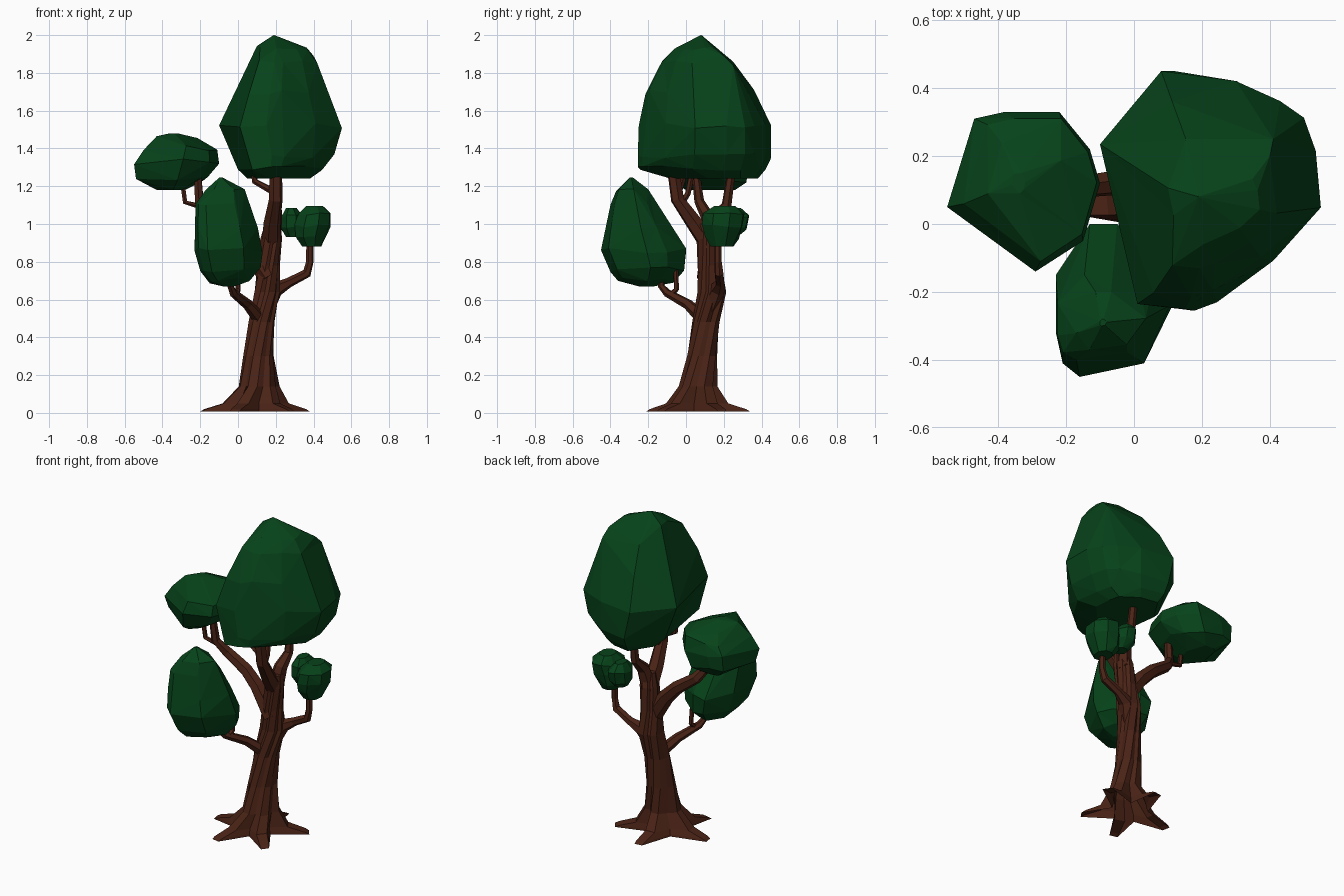
import bpy, bmesh, math, random
from mathutils import Vector

random.seed(4)


def material(name, color):
    m = bpy.data.materials.new(name)
    m.diffuse_color = color
    return m


BARK = material("bark", (0.07, 0.017, 0.008, 1))
LEAF = material("leaf", (0.002, 0.055, 0.01, 1))


def add_object(name, bm, mat):
    bmesh.ops.recalc_face_normals(bm, faces=bm.faces[:])
    me = bpy.data.meshes.new(name)
    bm.to_mesh(me)
    bm.free()
    me.materials.append(mat)
    ob = bpy.data.objects.new(name, me)
    bpy.context.collection.objects.link(ob)
    return ob


def skin_rings(bm, rings, cap_start=True):
    """Bridge successive rings of points and cap the ends."""
    vs = [[bm.verts.new(p) for p in r] for r in rings]
    n = len(vs[0])
    for a, b in zip(vs, vs[1:]):
        for i in range(n):
            j = (i + 1) % n
            bm.faces.new((a[i], a[j], b[j], b[i]))
    if cap_start:
        bm.faces.new(vs[0][::-1])
    bm.faces.new(vs[-1])


def branch(name, path, sides=6):
    """Flat-sided tapering limb through (x, y, z, radius) points."""
    pts = [Vector(p[:3]) for p in path]
    rings = []
    side = None
    for k, p in enumerate(pts):
        d = (pts[min(k + 1, len(pts) - 1)] - pts[max(k - 1, 0)]).normalized()
        ref = side if side else Vector((0.3, 1, 0.1))
        side = (ref - d * ref.dot(d)).normalized()
        up = d.cross(side)
        r = path[k][3]
        rings.append([p + r * (side * math.cos(t) + up * math.sin(t))
                      for t in (2 * math.pi * i / sides for i in range(sides))])
    bm = bmesh.new()
    skin_rings(bm, rings)
    return add_object(name, bm, BARK)


def foliage(name, outline, levels, jitter=0.015, corners=()):
    """Faceted hull: a plan outline fitted to an (z, x0, x1, y0, y1) box per level."""
    xs, ys = [p[0] for p in outline], [p[1] for p in outline]
    bm = bmesh.new()
    for c in corners:
        bm.verts.new(c)
    for k, (z, x0, x1, y0, y1) in enumerate(levels):
        inner = 0 < k < len(levels) - 1
        for px, py in outline:
            u = (px - min(xs)) / (max(xs) - min(xs))
            v = (py - min(ys)) / (max(ys) - min(ys))
            dz = random.uniform(-jitter, jitter) if inner else 0
            bm.verts.new((x0 + u * (x1 - x0), y0 + v * (y1 - y0), z + dz))
    bmesh.ops.remove_doubles(bm, verts=bm.verts[:], dist=0.001)
    bmesh.ops.convex_hull(bm, input=bm.verts[:])
    loose = [v for v in bm.verts if not v.link_faces]
    bmesh.ops.delete(bm, geom=loose, context='VERTS')
    bmesh.ops.dissolve_limit(bm, angle_limit=math.radians(9),
                             verts=bm.verts[:], edges=bm.edges[:])
    bmesh.ops.triangulate(bm, faces=bm.faces[:])
    return add_object(name, bm, LEAF)


# Trunk with five flaring roots, open below: (z, x, y, root scale, valley radius, twist)
roots = [(-45, 0.28), (26, 0.31), (88, 0.28), (181, 0.29), (248, 0.29)]
sections = [(0.008, 0.09, 0.06, 1.0, 0.11, 0), (0.02, 0.09, 0.06, 0.93, 0.105, 0),
            (0.05, 0.09, 0.06, 0.60, 0.10, 0), (0.14, 0.11, 0.065, 0.37, 0.085, 4),
            (0.30, 0.11, 0.085, 0.285, 0.074, 16), (0.48, 0.125, 0.105, 0.25, 0.062, 32),
            (0.64, 0.15, 0.135, 0.26, 0.06, 48), (0.78, 0.16, 0.122, 0.22, 0.052, 62),
            (0.92, 0.175, 0.115, 0.21, 0.05, 72), (1.0, 0.185, 0.11, 0.16, 0.04, 78)]
rings = []
for z, cx, cy, s, valley, twist in sections:
    ring = []
    for i, (a, r) in enumerate(roots):
        nxt = roots[(i + 1) % 5][0] + (360 if i == 4 else 0)
        # each root has a blunt two-point tip followed by a valley
        spread = 5 + 14 * (1 - s)
        for ang, rad in ((a - spread, r * s), (a + spread, r * s * 0.97), ((a + nxt) / 2, valley)):
            t = math.radians(ang + twist)
            ring.append((cx + rad * math.cos(t), cy + rad * math.sin(t), z))
    rings.append(ring)
bm = bmesh.new()
skin_rings(bm, rings, cap_start=False)
add_object("trunk", bm, BARK)

# Limbs and twigs
limbs = {
    "front_branch": [(.13, .11, .48, .04), (.05, .01, .575, .028), (-.025, -.10, .635, .022),
                     (-.04, -.13, .67, .018), (-.045, -.135, .76, .017)],
    "front_twig": [(-.01, -.085, .62, .018), (0, -.05, .655, .014), (-.005, -.055, .76, .014)],
    "right_branch": [(.14, .12, .56, .06), (.20, .165, .655, .042), (.27, .18, .69, .026),
                     (.365, .175, .74, .025), (.38, .17, .80, .02), (.38, .17, .94, .018)],
    "left_branch": [(.16, .11, .72, .055), (.05, .12, .88, .045), (-.03, .125, .96, .04),
                    (-.15, .11, 1.045, .034), (-.205, .07, 1.12, .026), (-.215, .05, 1.28, .021)],
    "left_twig": [(-.19, .085, 1.09, .016), (-.28, .075, 1.115, .014), (-.30, .07, 1.26, .014)],
    "upper_front_branch": [(.175, .13, .88, .052), (.18, .04, 1.01, .045),
                           (.20, -.045, 1.13, .037), (.20, -.075, 1.34, .032)],
    "upper_front_twig": [(.19, -.04, 1.17, .02), (.09, -.02, 1.225, .017), (.07, -.02, 1.36, .015)],
    "upper_inner_twig": [(.20, -.03, 1.10, .018), (.20, .01, 1.16, .016), (.19, .04, 1.32, .015)],
    "upper_back_branch": [(.175, .11, .88, .052), (.195, .15, 1.03, .04),
                          (.205, .215, 1.10, .027), (.205, .25, 1.34, .02)],
}
for name, path in limbs.items():
    branch(name, path)

# Leaf masses
foliage("crown_foliage",
        [(.08, .46), (.30, .43), (.43, .37), (.50, .32), (.535, .22), (.55, .05), (.41, -.11),
         (.23, -.23), (.15, -.255), (.01, -.24), (-.06, 0), (-.10, .24), (.01, .35)],
        [(1.24, .05, .38, -.08, .38), (1.295, 0, .45, -.255, .42), (1.36, -.03, .51, -.255, .45),
         (1.52, -.10, .55, -.25, .45), (1.70, -.03, .485, -.215, .36),
         (1.86, .05, .42, -.13, .25), (1.93, .10, .37, -.06, .18), (2.0, .188, .192, .078, .082)],
        corners=[(.40, .20, 1.89), (.41, .25, 1.84)])
foliage("left_foliage",
        [(-.47, .31), (-.38, .33), (-.22, .33), (-.13, .22), (-.10, .12), (-.15, -.05),
         (-.29, -.14), (-.46, -.03), (-.55, .05)],
        [(1.18, -.43, -.28, 0, .26), (1.235, -.54, -.16, -.09, .32), (1.33, -.55, -.10, -.14, .33),
         (1.40, -.50, -.11, -.11, .31), (1.45, -.43, -.20, -.02, .25), (1.48, -.36, -.32, .09, .15)])
foliage("front_foliage",
        [(-.13, 0), (-.05, 0), (.08, -.10), (.13, -.205), (.03, -.41), (-.16, -.45),
         (-.21, -.41), (-.23, -.32), (-.23, -.15)],
        [(.67, -.08, -.02, -.25, -.17), (.70, -.15, .06, -.36, -.07), (.76, -.20, .12, -.40, -.01),
         (.86, -.23, .13, -.45, 0), (.98, -.23, .105, -.43, -.08), (1.10, -.225, .06, -.40, -.15),
         (1.17, -.17, .035, -.37, -.20), (1.245, -.10, -.08, -.30, -.28)])
octagon = [(math.cos(i * math.pi / 4 + .3), math.sin(i * math.pi / 4 + .3)) for i in range(8)]
foliage("right_foliage", octagon,
        [(.88, .34, .44, .13, .25), (.93, .305, .465, .10, .28), (.99, .30, .49, .085, .30),
         (1.05, .32, .49, .09, .31), (1.095, .36, .45, .15, .26)], 0.01)
foliage("right_small_foliage", octagon,
        [(.93, .255, .33, .19, .27), (.98, .225, .35, .16, .32), (1.04, .225, .35, .16, .335),
         (1.085, .255, .31, .20, .29)], 0.01)
